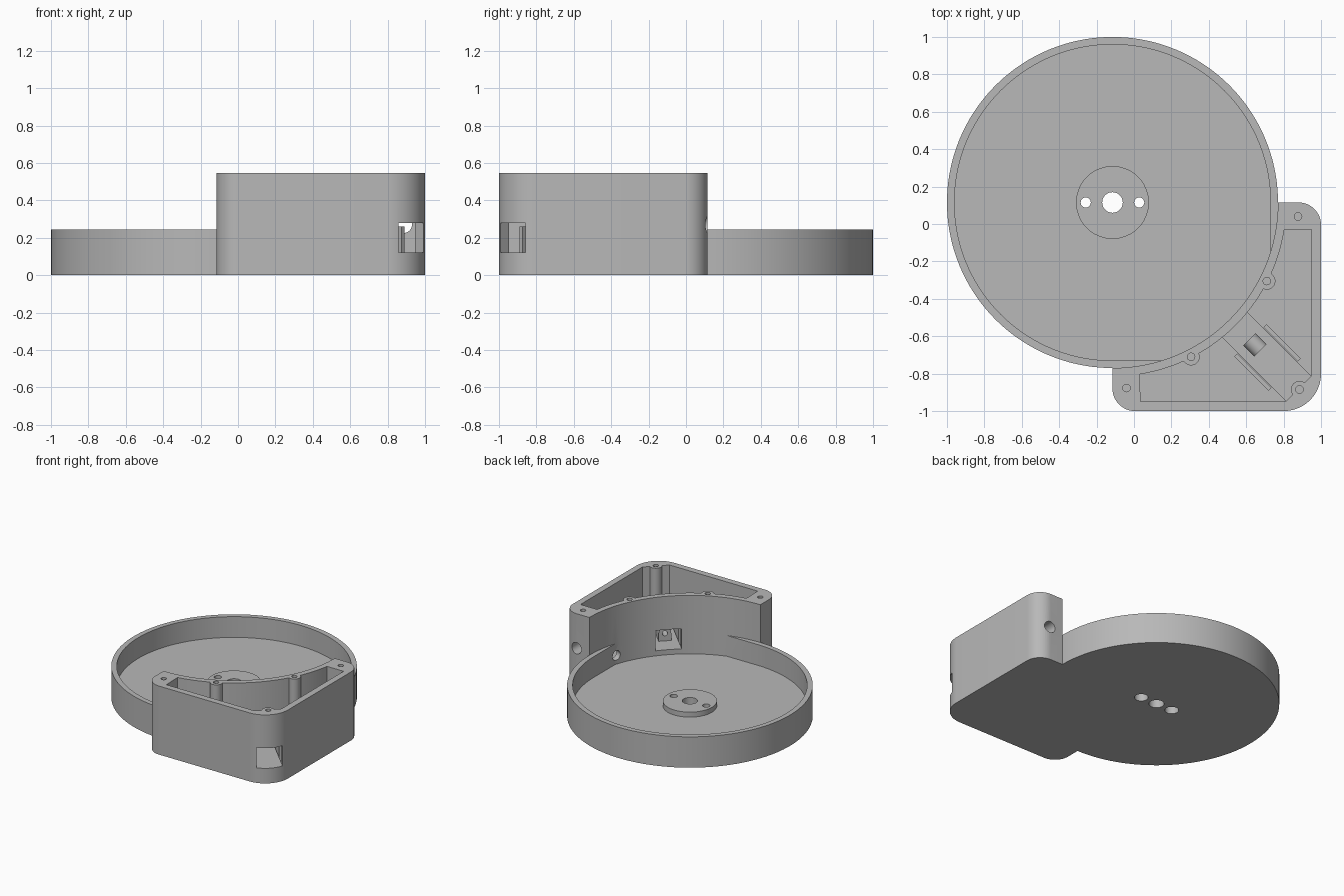
import bpy
import bmesh
from math import radians, cos, sin, sqrt
from mathutils import Matrix, Vector

if "Cube" in bpy.data.objects:
    bpy.data.objects.remove(bpy.data.objects["Cube"], do_unlink=True)

CENTRE = (-0.115, 0.115)   # axis of the round tray
R_OUT, R_IN = 0.885, 0.845
RIM, TOP, FLOOR, SILL = 0.245, 0.545, 0.08, 0.12
DIAG = Matrix.Rotation(radians(-45), 4, "Z")   # local x runs out to the box corner


def arc(centre, radius, start, end, step=2.5):
    n = round(abs(end - start) / step)
    angles = [radians(start + (end - start) * i / n) for i in range(n + 1)]
    return [(centre[0] + radius * cos(a), centre[1] + radius * sin(a)) for a in angles]


def prism(name, points, z0, z1, matrix=None):
    """Closed solid from a flat outline, from z0 up to z1."""
    bm = bmesh.new()
    face = bm.faces.new([bm.verts.new((x, y, z0)) for x, y in points])
    moved = bmesh.ops.extrude_face_region(bm, geom=[face])["geom"]
    verts = [v for v in moved if isinstance(v, bmesh.types.BMVert)]
    bmesh.ops.translate(bm, vec=(0, 0, z1 - z0), verts=verts)
    bmesh.ops.recalc_face_normals(bm, faces=bm.faces)
    if matrix:
        bm.transform(matrix)
    mesh = bpy.data.meshes.new(name)
    bm.to_mesh(mesh)
    bm.free()
    obj = bpy.data.objects.new(name, mesh)
    bpy.context.scene.collection.objects.link(obj)
    return obj


def post(name, x, y, radius, z0, z1):
    return prism(name, arc((x, y), radius, 0, 360, 10)[:-1], z0, z1)


def bore(name, start, direction, radius, length):
    """Round rod along any direction."""
    turn = Vector(direction).to_track_quat("Z", "Y").to_matrix().to_4x4()
    circle = arc((0, 0), radius, 0, 360, 10)[:-1]
    return prism(name, circle, 0, length, Matrix.Translation(start) @ turn)


def diagonal_block(name, d0, d1, s0, s1, z0, z1):
    return prism(name, [(d0, s0), (d1, s0), (d1, s1), (d0, s1)], z0, z1, DIAG)


def combine(target, tool, operation="DIFFERENCE"):
    tool.hide_render = True
    mod = target.modifiers.new("cut", "BOOLEAN")
    mod.operation, mod.solver, mod.object = operation, "EXACT", tool
    graph = bpy.context.evaluated_depsgraph_get()
    graph.update()
    mesh = bpy.data.meshes.new_from_object(target.evaluated_get(graph))
    target.modifiers.clear()
    target.data = mesh
    bpy.data.objects.remove(tool, do_unlink=True)


# Solid outline: round tray joined to a rounded corner box
outline = (arc(CENTRE, R_OUT, 0, 270)
           + arc((0.005, -0.88), 0.12, 180, 270, 7.5)
           + arc((0.8, -0.8), 0.2, 270, 360, 5)
           + arc((0.88, -0.005), 0.12, 0, 90, 7.5))
housing = prism("tray_and_box_housing", outline, 0, TOP)

# Lower the tray part down to its rim
above_tray = arc(CENTRE, 1.3, 2.5, 267.5) + arc(CENTRE, R_OUT, -90, 0)
combine(housing, prism("above_tray", above_tray, RIM, 1))

# Tray cavity, leaving the raised hub
cavity = prism("tray_cavity",
               arc(CENTRE, R_IN, 0, 270) + arc(CENTRE, R_OUT, -72.5, -17.5), FLOOR, 0.9)
combine(cavity, post("hub", *CENTRE, 0.195, 0, SILL))
combine(housing, cavity)

# Box pocket, leaving screw columns, channel floor, guide plates and the stop
pocket = prism("box_pocket",
               arc(CENTRE, 0.93, -9, -81)
               + [(0.035, -0.95), (0.81, -0.95), (0.95, -0.81), (0.95, -0.03)], FLOOR, 0.9)
COLUMNS = [(0.71, -0.305), (0.305, -0.71), (0.885, -0.885)]
for x, y in COLUMNS:
    combine(pocket, post("screw_column", x, y, 0.046, 0, 1))
combine(pocket, diagonal_block("window_channel", 0.6, 1.6, -0.095, 0.095, 0.11, 0.28), "UNION")
combine(pocket, diagonal_block("channel_floor", 0.5, 1.7, -0.096, 0.096, 0, SILL))
for side in (-1, 1):
    s = sorted((side * 0.1, side * 0.122))
    combine(pocket, diagonal_block("guide_plate", 0.88, 1.138, *s, 0, 0.26))
stop = diagonal_block("stop", 0.873, 0.955, -0.046, 0.046, 0, 0.18)
rod_start = DIAG @ Vector((0.873, 0, 0.18))
combine(stop, bore("stop_top", rod_start, (1, -1, 0), 0.046, 0.082), "UNION")
combine(stop, bore("stop_hole", DIAG @ Vector((0.8, 0, 0.18)), (1, -1, 0), 0.02, 0.25))
combine(pocket, stop)
combine(housing, pocket)

# Screw holes from the top
for x, y in COLUMNS + [(0.877, 0.04), (-0.04, -0.877)]:
    combine(housing, post("screw_hole", x, y, 0.02, 0.34, 1))

# Hub holes, the outer pair widened from below
combine(housing, post("axle_hole", *CENTRE, 0.055, -1, 1))
for side in (-1, 1):
    x = CENTRE[0] + side * 0.143
    combine(housing, post("hub_hole", x, CENTRE[1], 0.027, -1, 1))
    combine(housing, post("hub_recess", x, CENTRE[1], 0.05, -1, 0.06))

# Cable holes through the back wall and into the tray
combine(housing, bore("back_cable_hole", (0.885, 0.3, 0.27), (0, -1, 0), 0.045, 0.4))
a = radians(-18)
start = (CENTRE[0] + 0.8 * cos(a), CENTRE[1] + 0.8 * sin(a), 0.15)
combine(housing, bore("tray_cable_hole", start, (cos(a), sin(a), 0), 0.038, 0.2))

# Plain grey plastic
grey = bpy.data.materials.new("plain_grey")
grey.use_nodes = True
colour = (0.48, 0.48, 0.48, 1)
grey.diffuse_color = colour
grey.node_tree.nodes["Principled BSDF"].inputs["Base Color"].default_value = colour
housing.data.materials.clear()
housing.data.materials.append(grey)

bpy.ops.object.select_all(action="DESELECT")
housing.select_set(True)
bpy.context.view_layer.objects.active = housing
bpy.ops.object.shade_smooth_by_angle(angle=radians(30))
